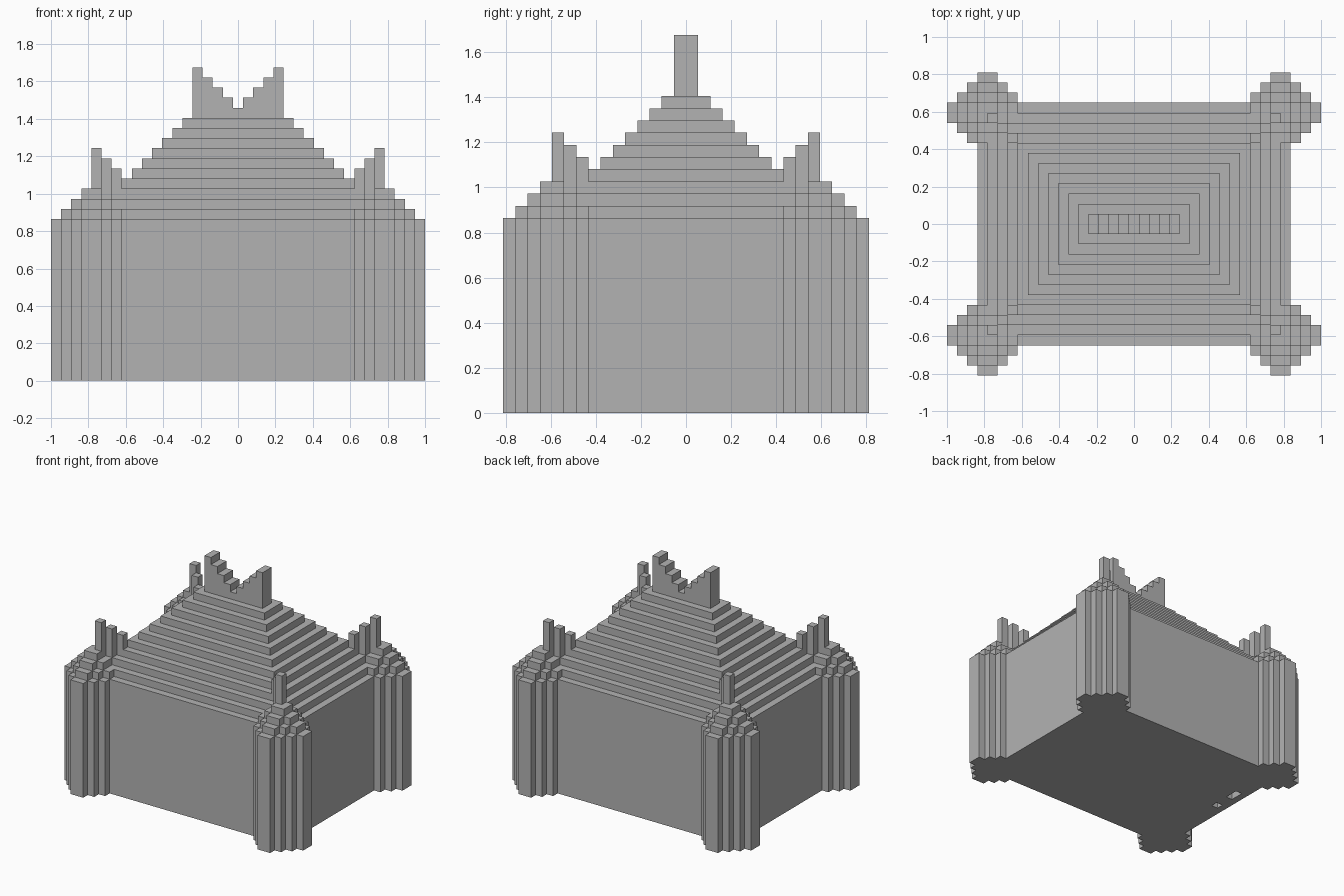
import bpy, bmesh
from mathutils import Matrix, Vector

U = 2 / 37  # one block

if "Cube" in bpy.data.objects:
    bpy.data.objects.remove(bpy.data.objects["Cube"], do_unlink=True)

stone = bpy.data.materials.new("grey_stone")
stone.use_nodes = True
grey = (0.45, 0.45, 0.45, 1)
stone.diffuse_color = grey
stone.node_tree.nodes["Principled BSDF"].inputs["Base Color"].default_value = grey


def make_boxes(name, boxes):
    """One object from (low corner, high corner) boxes measured in blocks."""
    bm = bmesh.new()
    for low, high in boxes:
        low, high = Vector(low) * U, Vector(high) * U
        place = Matrix.Translation((low + high) / 2) @ Matrix.Diagonal((*(high - low), 1))
        bmesh.ops.create_cube(bm, size=1, matrix=place)
    mesh = bpy.data.meshes.new(name)
    bm.to_mesh(mesh)
    bm.free()
    mesh.materials.append(stone)
    obj = bpy.data.objects.new(name, mesh)
    bpy.context.collection.objects.link(obj)
    return obj


# Main walls, with two small slots in the underside
walls = make_boxes("walls", [((-15.5, -12, 0), (15.5, 12, 16))])
cutter = make_boxes("floor_slot_cutter", [((-14.5, 3, -1), (-13.5, 5, 1)),
                                          ((-14.5, 0, -1), (-13.5, 1, 1))])
cutter.hide_render = True
cutter.hide_viewport = True
cut = walls.modifiers.new("floor_slots", "BOOLEAN")
cut.operation = "DIFFERENCE"
cut.solver = "EXACT"
cut.object = cutter

# Stepped hip roof
make_boxes("roof", [((-14.5 + k, -11 + k, 16 + k), (14.5 - k, 11 - k, 17 + k))
                    for k in range(10)])

# Notched ridge crest, lowest in the middle
make_boxes("ridge_crest", [((c - 0.5, -1, 26), (c + 0.5, 1, 27 + abs(c)))
                           for c in range(-4, 5)])


# Corner towers: a stepped diamond plan with three spires running inward
def ring(a):
    return a if a >= 0 else -a - 1


def tower_cells():
    for a in range(-3, 4):
        for b in range(-3, 4):
            steps = ring(a) + ring(b)
            if a == b and a < 0:
                yield a, b, 23 - ring(a)
            elif steps <= 3:
                yield a, b, 19 - steps


for side, sx in (("right", -1), ("left", 1)):
    for end, sy in (("front", -1), ("back", 1)):
        boxes = []
        for a, b, top in tower_cells():
            x, y = sx * (15 + a), sy * (11.5 + b)
            boxes.append(((x - 0.5, y - 0.5, 0), (x + 0.5, y + 0.5, top)))
        make_boxes(f"{end}_{side}_tower", boxes)
